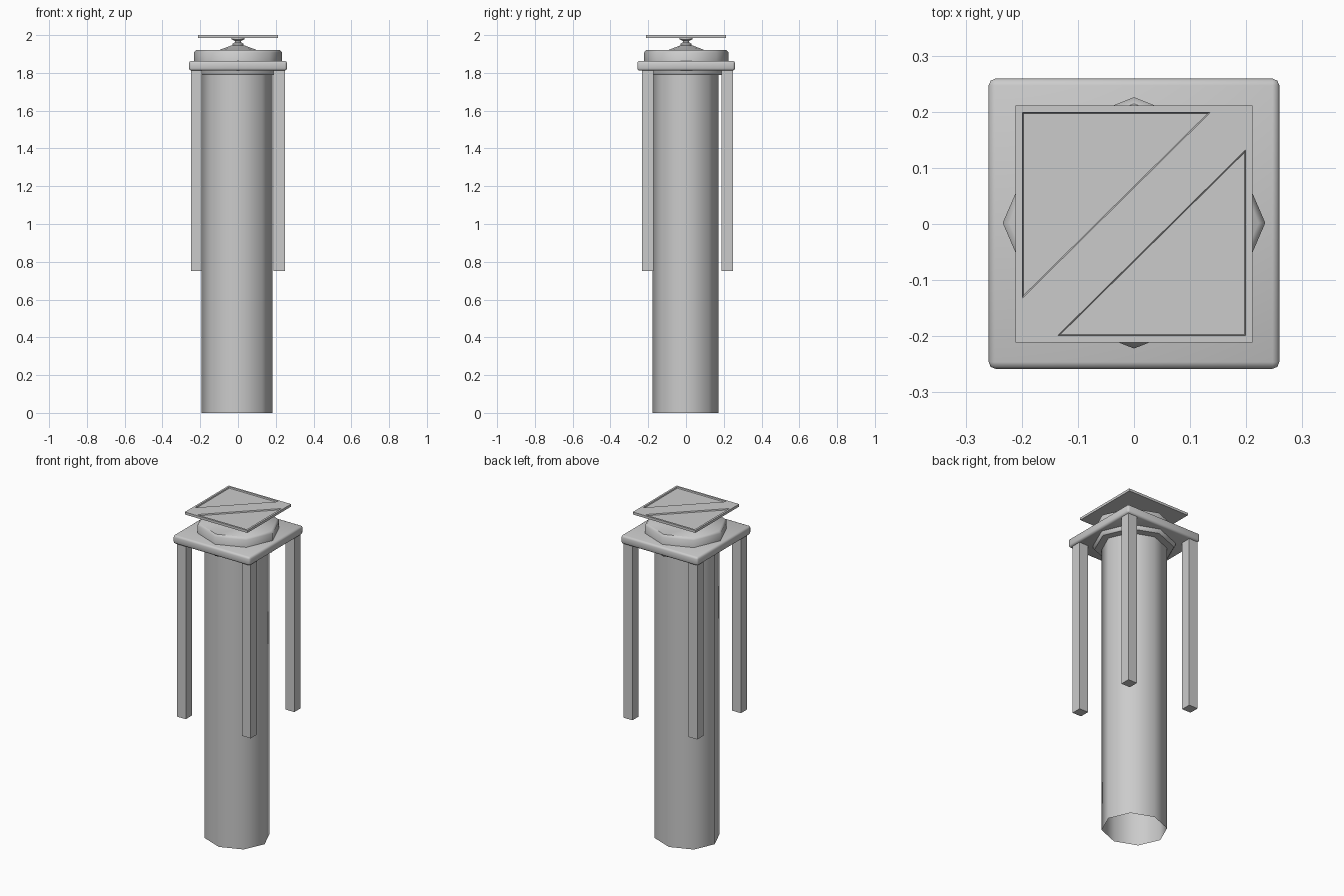
import bpy, bmesh, math

if "Cube" in bpy.data.objects:
    bpy.data.objects.remove(bpy.data.objects["Cube"])


def finish(name, bm, smooth=None):
    bmesh.ops.recalc_face_normals(bm, faces=bm.faces)
    mesh = bpy.data.meshes.new(name)
    bm.to_mesh(mesh)
    bm.free()
    ob = bpy.data.objects.new(name, mesh)
    bpy.context.collection.objects.link(ob)
    bpy.ops.object.select_all(action='DESELECT')
    bpy.context.view_layer.objects.active = ob
    ob.select_set(True)
    if smooth:
        bpy.ops.object.shade_smooth_by_angle(angle=math.radians(smooth))
    return ob


def box(name, lo, hi, bevel=0):
    bm = bmesh.new()
    bmesh.ops.create_cube(bm, size=1)
    for v in bm.verts:
        v.co = [(a + b) / 2 + c * (b - a) for a, b, c in zip(lo, hi, v.co)]
    if bevel:
        bmesh.ops.bevel(bm, geom=bm.edges[:], offset=bevel, segments=2,
                        profile=0.5, affect='EDGES')
    return finish(name, bm, 50 if bevel else None)


def lathe(name, profile, sides=8, sy=1.0, offset=(0, 0), cap=False):
    bm = bmesh.new()
    rings = []
    for r, z in profile:
        rings.append([bm.verts.new((
            offset[0] + r * math.cos(2 * math.pi * i / sides),
            offset[1] + r * sy * math.sin(2 * math.pi * i / sides), z))
            for i in range(sides)])
    for a, b in zip(rings, rings[1:]):
        for i in range(sides):
            j = (i + 1) % sides
            bm.faces.new((a[i], a[j], b[j], b[i]))
    if cap:
        bm.faces.new(rings[0])
        bm.faces.new(rings[-1])
    return finish(name, bm, 50)


# Octagonal open-ended column
lathe("column", [(0.187, 0), (0.187, 1.80)], sy=0.935, offset=(-0.005, -0.003))

# Collar running through the slab, with a shallow cone and stem on top
lathe("collar", [(0.18, 1.788), (0.225, 1.788), (0.234, 1.80), (0.234, 1.908),
                 (0.222, 1.921), (0.10, 1.921), (0.035, 1.945)],
      sy=0.957, offset=(0, 0.002), cap=True)
lathe("stem", [(0.03, 1.942), (0.03, 1.953), (0.017, 1.962), (0.017, 1.97),
               (0.034, 1.977), (0.034, 1.988)], cap=True)

# Square slab with softened edges
box("slab", (-0.259, -0.258, 1.812), (0.259, 0.259, 1.864), 0.012)

# Four hanging square legs
for side, x in (("left", -0.22), ("right", 0.218)):
    for end, y in (("front", -0.202), ("back", 0.218)):
        box(f"{side}_{end}_leg", (x - 0.03, y - 0.03, 0.75),
            (x + 0.03, y + 0.03, 1.82))

# Thin top plate
plate = box("top_plate", (-0.211, -0.211, 1.985), (0.211, 0.211, 2.0))

# Two triangular recesses leave a rim and a diagonal band
for k, s in enumerate((1, -1)):
    bm = bmesh.new()
    tri = [(-0.199, 0.199), (0.136, 0.199), (-0.199, -0.132)]
    cx, cy = -0.1, 0.1
    rings = []
    for z, f in ((2.006, 1.02), (1.993, 0.98)):
        rings.append([bm.verts.new((s * (cx + (x - cx) * f),
                                    s * (cy + (y - cy) * f), z)) for x, y in tri])
    bm.faces.new(rings[0])
    bm.faces.new(rings[1])
    for i in range(3):
        j = (i + 1) % 3
        bm.faces.new((rings[0][i], rings[0][j], rings[1][j], rings[1][i]))
    cutter = finish(f"recess_cutter_{k}", bm)
    cutter.hide_render = True
    mod = plate.modifiers.new("recess", 'BOOLEAN')
    mod.operation = 'DIFFERENCE'
    mod.solver = 'EXACT'
    mod.object = cutter
    bpy.context.view_layer.objects.active = plate
    bpy.ops.object.modifier_apply(modifier=mod.name)
    bpy.data.objects.remove(cutter)
